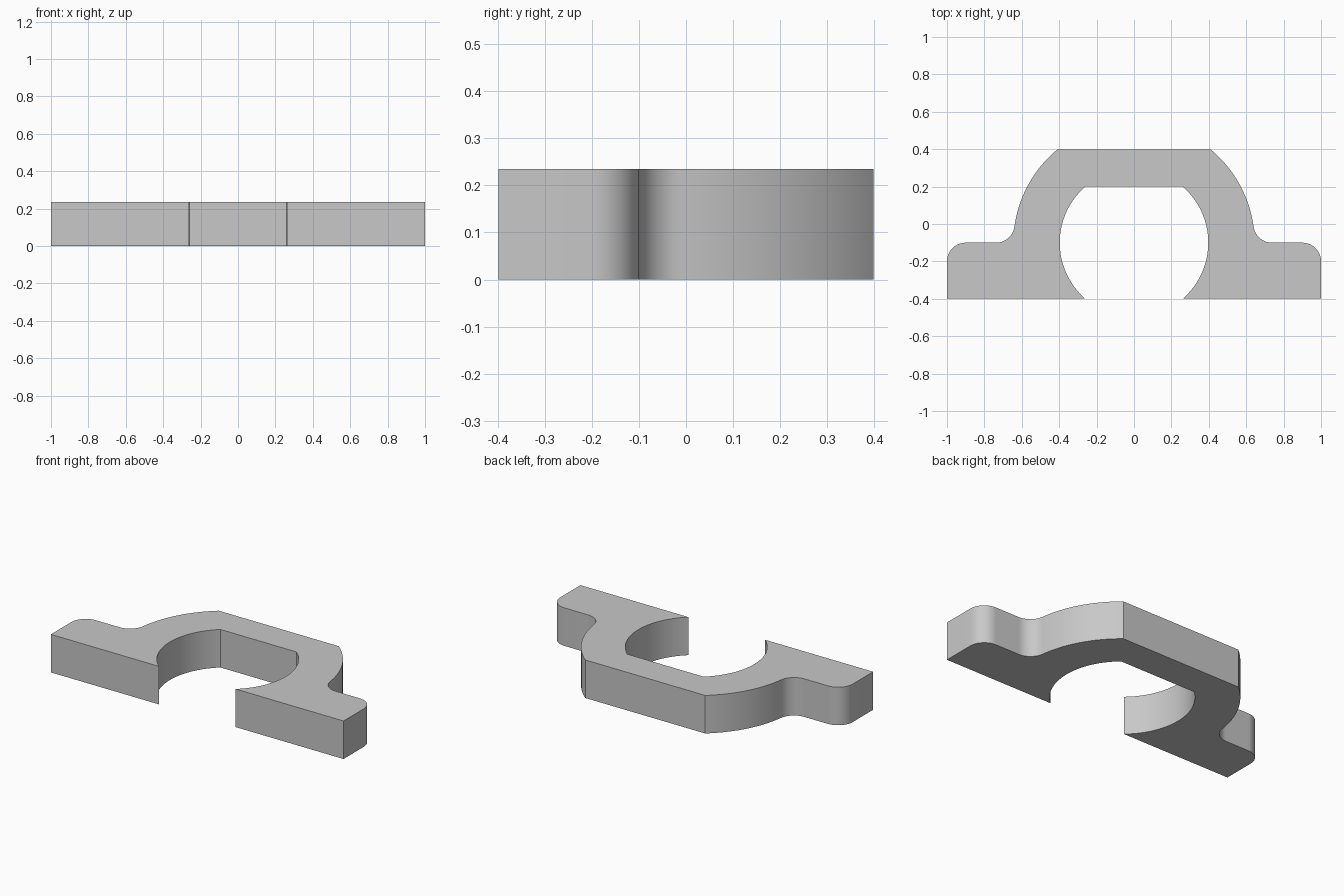
import bpy
import bmesh
from math import atan2, asin, cos, sin, pi, sqrt

if "Cube" in bpy.data.objects:
    bpy.data.objects.remove(bpy.data.objects["Cube"], do_unlink=True)

HEIGHT = 0.235
EDGE = 0.398        # front and back faces at -EDGE and +EDGE
AXIS = -0.1         # centre of both arcs, also the top of the feet
BORE = 0.397
OUTER = 0.645
ROUND = 0.1         # foot corner and fillet radius
FLAT = 0.2          # inner flat of the opening


def arc(cx, cy, radius, start, end, steps):
    return [(cx + radius * cos(start + (end - start) * i / steps),
             cy + radius * sin(start + (end - start) * i / steps))
            for i in range(steps + 1)]


# Right half of the outline: bore, foot, fillet, outer arc
fillet_x = sqrt(OUTER ** 2 + 2 * OUTER * ROUND)
fillet_angle = atan2(ROUND, fillet_x)
half = arc(0, AXIS, BORE, asin((FLAT - AXIS) / BORE), asin((-EDGE - AXIS) / BORE), 40)
half.append((1, -EDGE))
half += arc(1 - ROUND, AXIS - ROUND, ROUND, 0, pi / 2, 16)
half += arc(fillet_x, AXIS + ROUND, ROUND, 1.5 * pi, pi + fillet_angle, 16)
half += arc(0, AXIS, OUTER, fillet_angle, asin((EDGE - AXIS) / OUTER), 28)
outline = half + [(-x, y) for x, y in reversed(half)]

# Clamp body extruded from the mirrored outline
bm = bmesh.new()
base = bm.faces.new([bm.verts.new((x, y, 0)) for x, y in outline])
top = bmesh.ops.extrude_face_region(bm, geom=[base], use_keep_orig=True)
verts = [v for v in top["geom"] if isinstance(v, bmesh.types.BMVert)]
bmesh.ops.translate(bm, verts=verts, vec=(0, 0, HEIGHT))
bmesh.ops.recalc_face_normals(bm, faces=bm.faces)
mesh = bpy.data.meshes.new("clamp_bracket")
bm.to_mesh(mesh)
bm.free()
bracket = bpy.data.objects.new("clamp_bracket", mesh)
bpy.context.collection.objects.link(bracket)

# Plain grey material
grey = bpy.data.materials.new("light_grey")
grey.use_nodes = True
colour = (0.58, 0.58, 0.58, 1)
grey.diffuse_color = colour
grey.node_tree.nodes["Principled BSDF"].inputs["Base Color"].default_value = colour
mesh.materials.append(grey)

# Smooth curved walls with sharp corners
bpy.ops.object.select_all(action="DESELECT")
bracket.select_set(True)
bpy.context.view_layer.objects.active = bracket
bpy.ops.object.shade_smooth_by_angle(angle=pi / 6)
